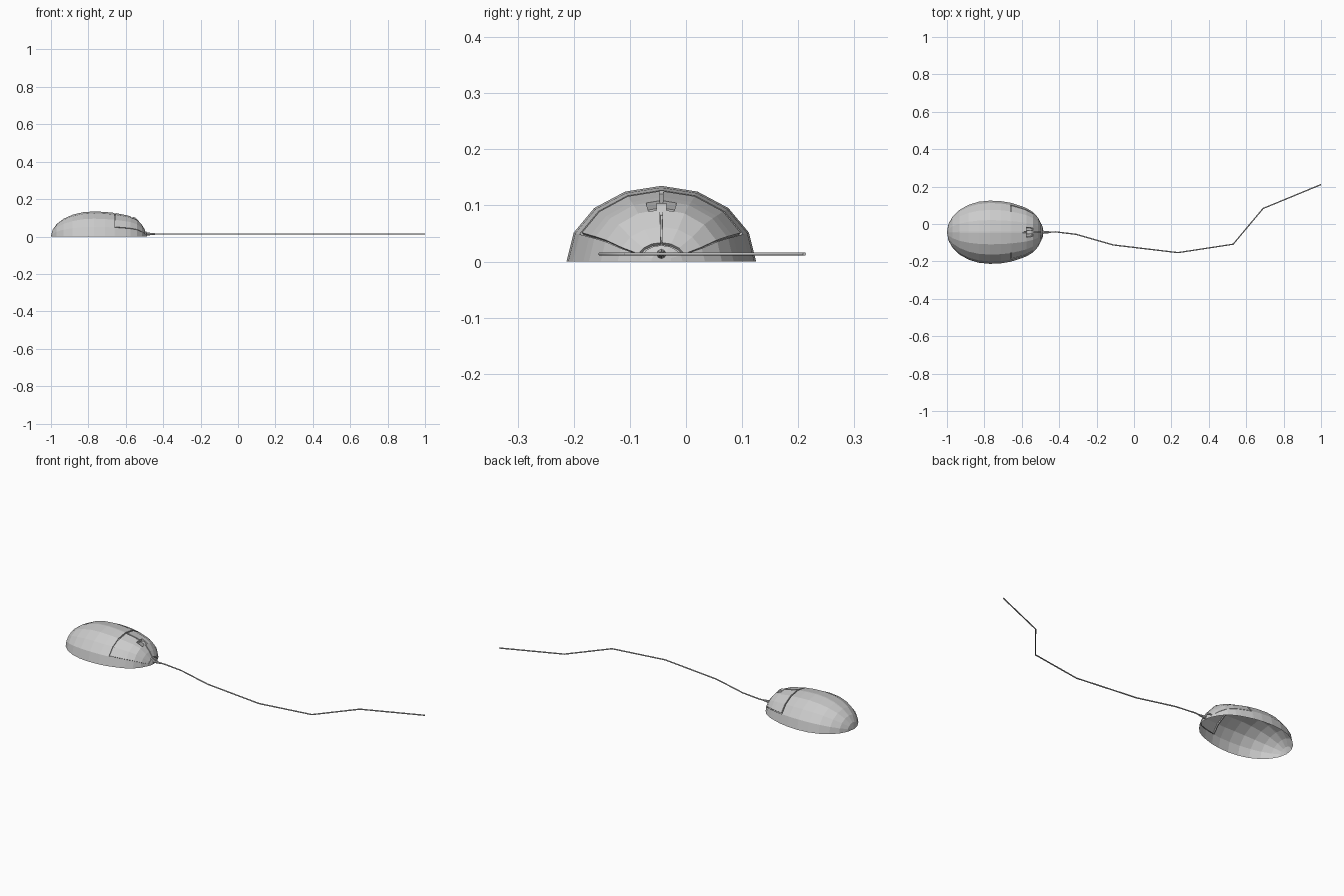
import bpy, bmesh
from math import sin, cos, pi, radians, floor

if "Cube" in bpy.data.objects:
    bpy.data.objects.remove(bpy.data.objects["Cube"])

CY = -0.044  # centre line of the mouse body


def finish(bm, name):
    me = bpy.data.meshes.new(name)
    bm.to_mesh(me)
    bm.free()
    ob = bpy.data.objects.new(name, me)
    bpy.context.collection.objects.link(ob)
    return ob


def arch(t):
    """Point on an eight-sided half circle, t from 0 to 8."""
    k = min(int(floor(t)), 7)
    f = t - k
    a, b = k * pi / 8, (k + 1) * pi / 8
    return cos(a) * (1 - f) + cos(b) * f, sin(a) * (1 - f) + sin(b) * f


# Body stations: x, half width, height (round rear, tapered nose)
stations = [(-0.77 - 0.23 * sin(radians(a)), 0.169 * cos(radians(a)), 0.135 * cos(radians(a)))
            for a in (89.5, 75, 60, 45, 30, 15, 0)]
stations += [(-0.71, 0.166, 0.132), (-0.661, 0.158, 0.127), (-0.654, 0.156, 0.126),
             (-0.6, 0.139, 0.115), (-0.575, 0.129, 0.109), (-0.54, 0.108, 0.093),
             (-0.513, 0.078, 0.062), (-0.496, 0.045, 0.034), (-0.492, 0.038, 0.029),
             (-0.486, 0.018, 0.016)]
SEAM, FRONT = 8, 14
# Arch parameters with narrow strips where the grooves run
ts = [0, 1, 1.08, 2, 3, 3.45, 3.94, 4.06, 4.55, 5, 6, 6.92, 7, 8]

# Open body shell with recessed button grooves and wheel pit
bm = bmesh.new()
grid = []
for x, w, h in stations:
    row = []
    for t in ts:
        c, s = arch(t)
        row.append(bm.verts.new((x, CY + w * c, h * s)))
    grid.append(row)
grooves, pit = [], []
for i in range(len(stations) - 1):
    for j in range(len(ts) - 1):
        f = bm.faces.new((grid[i][j], grid[i][j + 1], grid[i + 1][j + 1], grid[i + 1][j]))
        mid = (ts[j] + ts[j + 1]) / 2
        cross = i in (SEAM, FRONT) and 1 < mid < 7
        along = SEAM <= i <= FRONT and j in (1, 6, 11)
        wheel_gap = i == 11 and 5 <= j <= 7
        if cross or along or wheel_gap:
            grooves.append(f)
        if wheel_gap:
            pit.append(f)
bm.faces.new(grid[-1])
bm.normal_update()
bmesh.ops.inset_region(bm, faces=grooves, thickness=0.0003, depth=-0.006)
bm.normal_update()
bmesh.ops.inset_region(bm, faces=pit, thickness=0.0003, depth=-0.008)
finish(bm, "mouse_body")

# Scroll wheel sitting in the pit
bpy.ops.mesh.primitive_cylinder_add(vertices=12, radius=0.02, depth=0.018,
                                    location=(-0.558, CY, 0.084), rotation=(pi / 2, 0, 0))
bpy.context.object.name = "scroll_wheel"

# Strain relief where the cable leaves the nose
bpy.ops.mesh.primitive_cone_add(vertices=8, radius1=0.009, radius2=0.004, depth=0.05,
                                location=(-0.468, CY, 0.0135), rotation=(0, pi / 2, 0))
bpy.context.object.name = "strain_relief"

# Cable: bent path with a small round section
path = [(-0.49, CY), (-0.42, -0.042), (-0.31, -0.055), (-0.11, -0.112),
        (0.235, -0.153), (0.53, -0.108), (0.69, 0.083), (1.0, 0.211)]
cu = bpy.data.curves.new("cable", 'CURVE')
cu.dimensions = '3D'
cu.bevel_depth = 0.0033
cu.bevel_resolution = 1
cu.use_fill_caps = True
sp = cu.splines.new('POLY')
sp.points.add(len(path) - 1)
for p, (x, y) in zip(sp.points, path):
    p.co = (x, y, 0.0135, 1)
bpy.context.collection.objects.link(bpy.data.objects.new("cable", cu))
